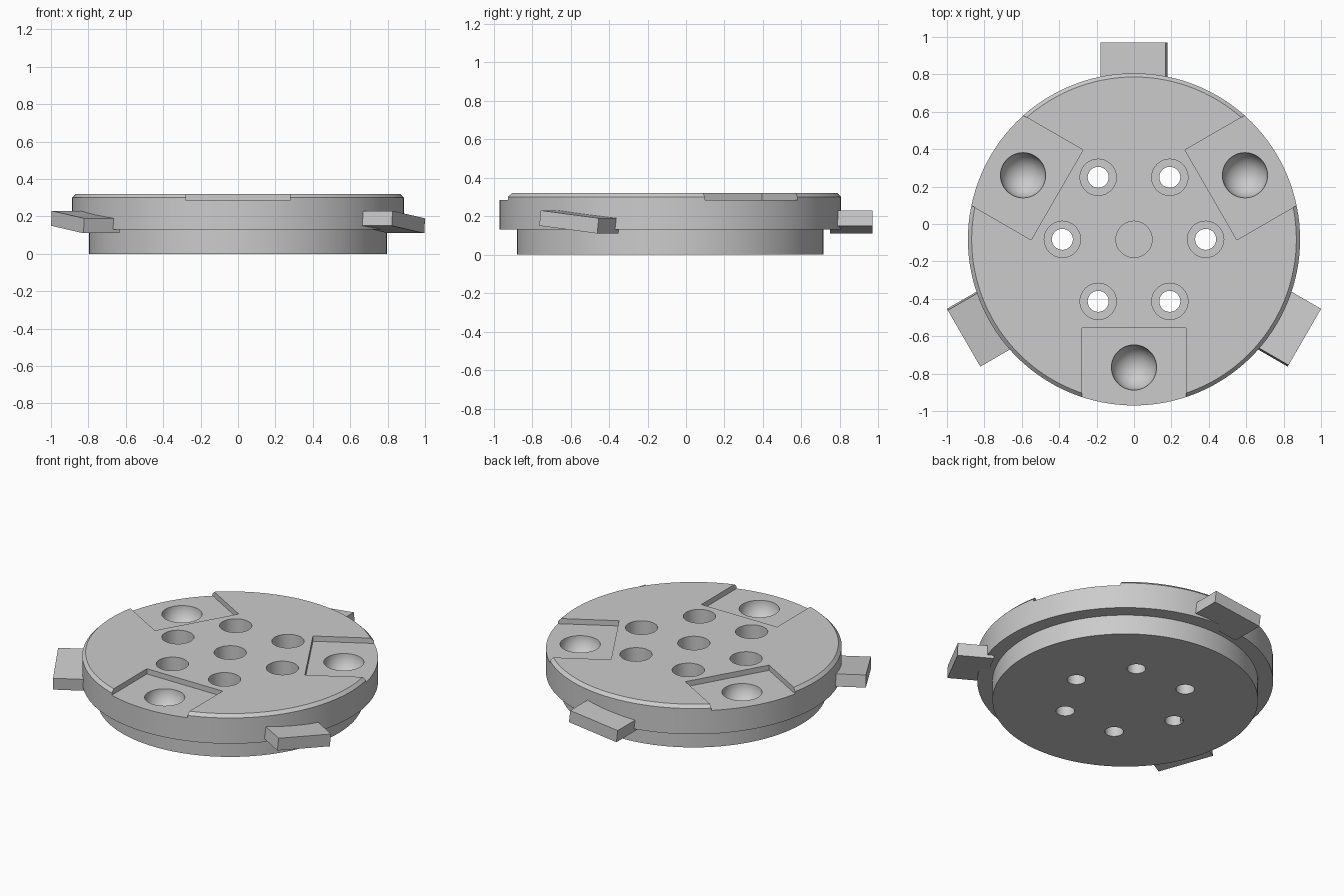
import bpy, bmesh, math
from mathutils import Matrix, Vector

cube = bpy.data.objects.get("Cube")
if cube:
    bpy.data.objects.remove(cube, do_unlink=True)

CENTRE = Vector((0, -0.082, 0))
TOP, STEP, FLOOR = 0.32, 0.13, 0.285

metal = bpy.data.materials.new("grey metal")
metal.use_nodes = True
metal.diffuse_color = (0.6, 0.6, 0.6, 1)
metal.node_tree.nodes["Principled BSDF"].inputs["Base Color"].default_value = (0.6, 0.6, 0.6, 1)


def polar(radius, degrees, z=0):
    a = math.radians(degrees)
    return CENTRE + Vector((radius * math.cos(a), radius * math.sin(a), z))


def finish(name, bm):
    bmesh.ops.recalc_face_normals(bm, faces=bm.faces)
    mesh = bpy.data.meshes.new(name)
    bm.to_mesh(mesh)
    bm.free()
    mesh.materials.append(metal)
    obj = bpy.data.objects.new(name, mesh)
    bpy.context.collection.objects.link(obj)
    return obj


def lathe(name, profile, place, segments):
    """Turn a (radius, z) profile, starting and ending on the axis."""
    bm = bmesh.new()
    verts = [bm.verts.new((r, 0, z)) for r, z in profile]
    edges = [bm.edges.new(pair) for pair in zip(verts, verts[1:])]
    bmesh.ops.spin(bm, geom=verts + edges, cent=(0, 0, 0), axis=(0, 0, 1),
                   angle=math.tau, steps=segments, use_merge=True)
    bmesh.ops.remove_doubles(bm, verts=bm.verts, dist=0.0001)
    bmesh.ops.translate(bm, verts=bm.verts, vec=place)
    return finish(name, bm)


def box(name, size, place, degrees, tilt=0):
    """Box with its local x pointing outward, tilted about that axis."""
    matrix = (Matrix.Translation(place) @ Matrix.Rotation(math.radians(degrees), 4, 'Z')
              @ Matrix.Rotation(math.radians(tilt), 4, 'X') @ Matrix.Diagonal((*size, 1)))
    bm = bmesh.new()
    bmesh.ops.create_cube(bm, size=1, matrix=matrix)
    return finish(name, bm)


def ball(name, radius, place):
    bm = bmesh.new()
    bmesh.ops.create_uvsphere(bm, u_segments=48, v_segments=24, radius=radius,
                              matrix=Matrix.Translation(place))
    return finish(name, bm)


def cut(target, cutter):
    mod = target.modifiers.new("cut", 'BOOLEAN')
    mod.operation, mod.solver, mod.object = 'DIFFERENCE', 'EXACT', cutter
    bpy.context.view_layer.objects.active = target
    bpy.ops.object.modifier_apply(modifier=mod.name)
    bpy.data.objects.remove(cutter, do_unlink=True)


# Stepped round body with a chamfered top rim
body = lathe("stepped_disc", [(0, 0), (0.797, 0), (0.797, STEP), (0.888, STEP),
                              (0.888, TOP - 0.02), (0.868, TOP), (0, TOP)], CENTRE, 128)

# Three open-sided pockets, each with a round dimple
for angle in (30, 150, 270):
    cut(body, box("pocket_cutter", (0.7, 0.555, 0.2), polar(0.475 + 0.35, angle, FLOOR + 0.1), angle))
    cut(body, ball("dimple_cutter", 0.121, polar(0.685, angle, FLOOR + 0.002)))

# Ring of counterbored bolt holes
for angle in range(0, 360, 60):
    cut(body, lathe("bolt_cutter", [(0, -0.1), (0.056, -0.1), (0.056, 0.12), (0.097, 0.12),
                                    (0.097, 0.5), (0, 0.5)], polar(0.383, angle), 48))

# Blind centre hole
cut(body, lathe("centre_cutter", [(0, 0.12), (0.097, 0.12), (0.097, 0.5), (0, 0.5)], CENTRE, 48))

# Tilted tabs around the rim
for name, angle in (("back_tab", 90), ("right_tab", 210), ("left_tab", 330)):
    box(name, (0.222, 0.35, 0.08), polar(0.941, angle, 0.17), angle, -6.6)

# Smooth walls with crisp edges
bpy.ops.object.select_all(action='DESELECT')
body.select_set(True)
bpy.context.view_layer.objects.active = body
bpy.ops.object.shade_smooth_by_angle(angle=math.radians(30))
